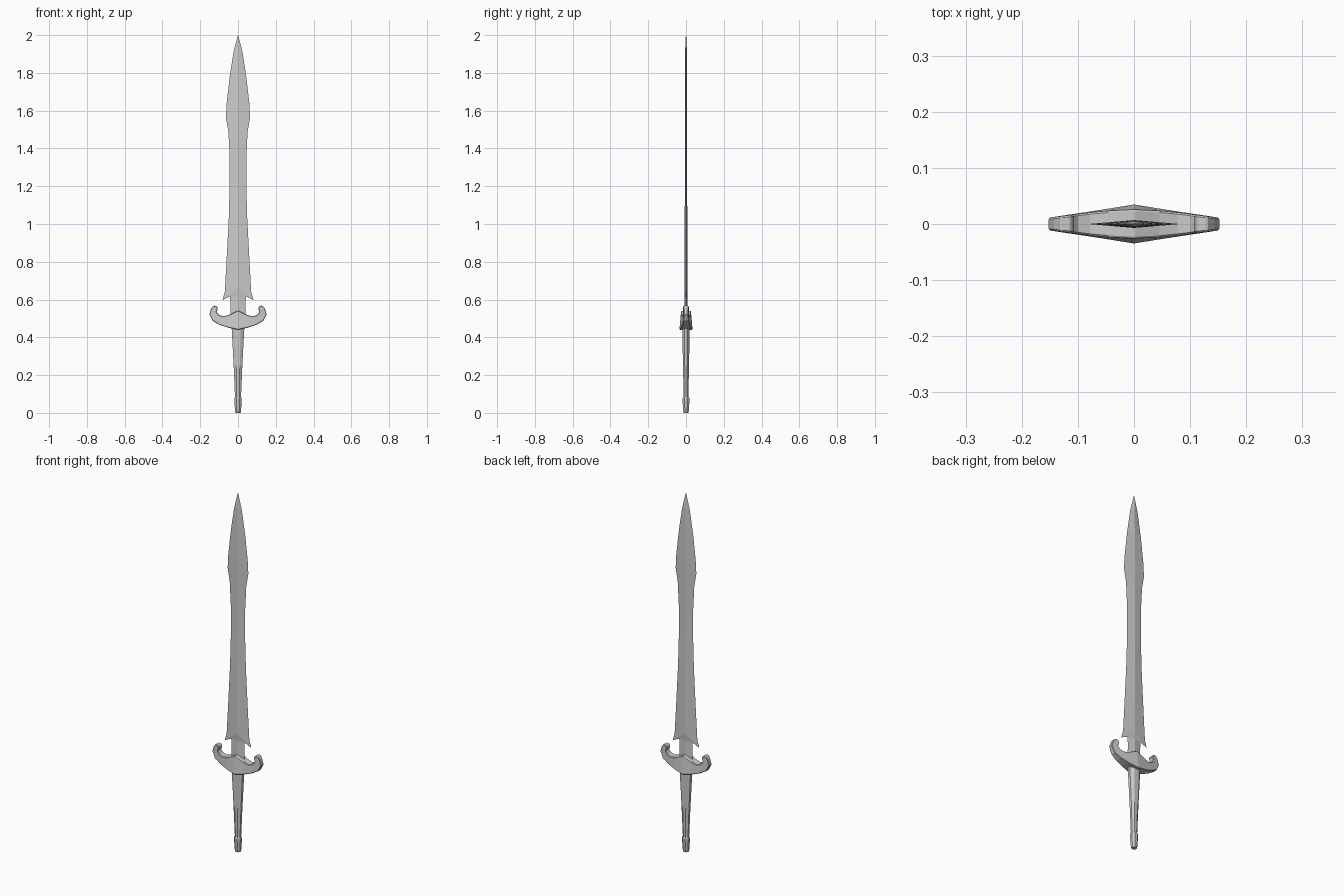
import bpy
import math

if "Cube" in bpy.data.objects:
    bpy.data.objects.remove(bpy.data.objects["Cube"])


def make_object(name, verts, faces):
    mesh = bpy.data.meshes.new(name)
    mesh.from_pydata(verts, [], faces)
    mesh.update()
    obj = bpy.data.objects.new(name, mesh)
    bpy.context.collection.objects.link(obj)
    return obj


def mirror_x(obj):
    mod = obj.modifiers.new("mirror", 'MIRROR')
    mod.use_clip = True
    mod.merge_threshold = 0.0005


def loft(name, rings, sides=8):
    """Faceted shaft through elliptical rings (z, half_x, half_y)."""
    verts, faces = [], []
    k = 1 / math.cos(math.pi / sides)
    for z, rx, ry in rings:
        for i in range(sides):
            a = 2 * math.pi * (i + 0.5) / sides
            verts.append((rx * k * math.cos(a), ry * k * math.sin(a), z))
    for r in range(len(rings) - 1):
        for i in range(sides):
            j = (i + 1) % sides
            a, b = r * sides, (r + 1) * sides
            faces.append((a + i, a + j, b + j, b + i))
    faces.append(tuple(reversed(range(sides))))
    last = (len(rings) - 1) * sides
    faces.append(tuple(range(last, last + sides)))
    return make_object(name, verts, faces)


# Blade: right half (edge x, edge z, ridge z, ridge half depth), mirrored
blade_rows = [
    (0.042, 0.50, 0.50, 0.007), (0.039, 0.57, 0.57, 0.007),
    (0.042, 0.617, 0.617, 0.007), (0.082, 0.598, 0.66, 0.007),
    (0.070, 0.64, 0.69, 0.007), (0.060, 0.82, 0.82, 0.007),
    (0.049, 1.03, 1.03, 0.007), (0.044, 1.20, 1.20, 0.006),
    (0.044, 1.35, 1.35, 0.006), (0.051, 1.49, 1.49, 0.006),
    (0.064, 1.565, 1.565, 0.006), (0.060, 1.64, 1.64, 0.006),
    (0.044, 1.78, 1.78, 0.006), (0.024, 1.91, 1.91, 0.005),
    (0.001, 2.0, 2.0, 0.001),
]
verts, faces = [], []
for ex, ez, rz, d in blade_rows:
    verts += [(0, -d, rz), (ex, 0, ez), (0, d, rz)]
for r in range(len(blade_rows) - 1):
    a, b = 3 * r, 3 * r + 3
    faces += [(a, a + 1, b + 1, b), (a + 1, a + 2, b + 2, b + 1)]
top = 3 * (len(blade_rows) - 1)
faces += [(2, 1, 0), (top, top + 1, top + 2)]
mirror_x(make_object("blade", verts, faces))

# Crossguard: paired lower and upper outline points, hooked at the end
guard_pairs = [
    ((0, 0.44), (0, 0.542)),
    ((0.055, 0.452), (0.045, 0.520)),
    ((0.10, 0.467), (0.078, 0.511)),
    ((0.135, 0.488), (0.100, 0.518)),
    ((0.152, 0.522), (0.114, 0.534)),
    ((0.143, 0.550), (0.107, 0.552)),
    ((0.130, 0.568), (0.112, 0.566)),
]


def guard_depth(x, z):
    base = 0.035 - 0.023 * x / 0.152
    return base * (1 - 0.27 * max(0, min(1, (z - 0.44) / 0.1)) * (1 - x / 0.2))


verts, faces = [], []
for low, up in guard_pairs:
    for side in (-1, 1):
        for x, z in (low, up):
            verts.append((x, side * guard_depth(x, z), z))
# Each station holds front low, front up, back low, back up
for r in range(len(guard_pairs) - 1):
    a, b = 4 * r, 4 * r + 4
    for i, j in ((0, 1), (1, 3), (3, 2), (2, 0)):
        faces.append((a + j, a + i, b + i, b + j))
end = 4 * (len(guard_pairs) - 1)
faces.append((end + 1, end, end + 2, end + 3))
guard = make_object("crossguard", verts, faces)
mirror_x(guard)
bevel = guard.modifiers.new("bevel", 'BEVEL')
bevel.width = 0.003
bevel.segments = 1
bevel.limit_method = 'ANGLE'
bevel.angle_limit = math.radians(50)

# Grip and pommel
loft("grip", [(0.06, 0.015, 0.012), (0.25, 0.023, 0.016), (0.46, 0.034, 0.020)])
loft("pommel", [(0, 0.014, 0.013), (0.012, 0.016, 0.015),
                (0.075, 0.020, 0.019), (0.085, 0.016, 0.015)])

# Face orientation made consistent
import bmesh
for obj in bpy.context.collection.objects:
    bm = bmesh.new()
    bm.from_mesh(obj.data)
    # Open centre line: drop nothing, only align winding outward
    bmesh.ops.recalc_face_normals(bm, faces=bm.faces)
    bm.to_mesh(obj.data)
    bm.free()
